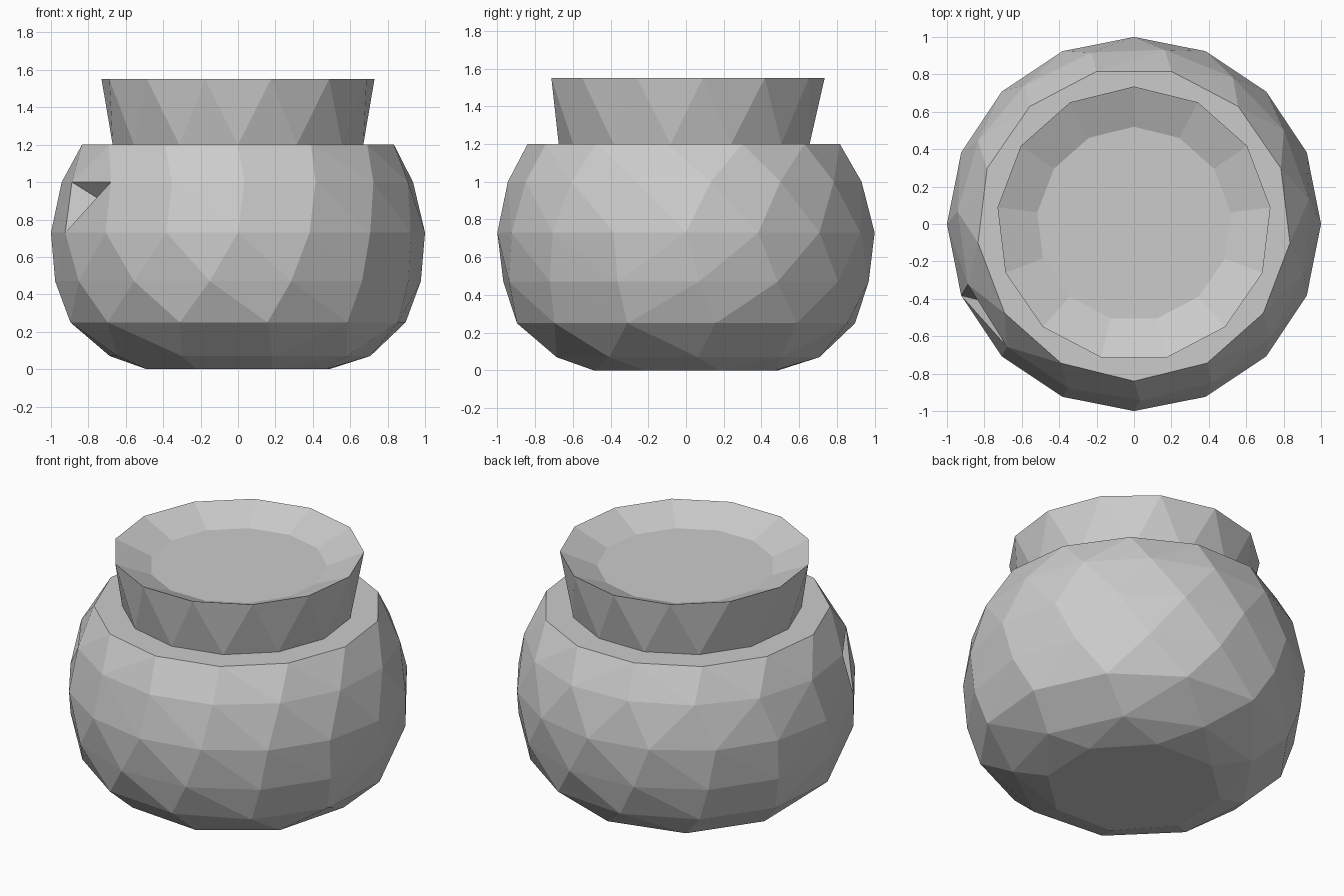
import bpy, bmesh
from math import cos, sin, pi, radians
from mathutils import Vector

if "Cube" in bpy.data.objects:
    bpy.data.objects.remove(bpy.data.objects["Cube"])


def ring(bm, r, z, n, start):
    """Regular ring of n vertices, first one at angle start (degrees)."""
    return [bm.verts.new((r * cos(radians(start) + 2 * pi * i / n),
                          r * sin(radians(start) + 2 * pi * i / n), z)) for i in range(n)]


def finish(bm, name):
    bmesh.ops.recalc_face_normals(bm, faces=bm.faces[:])
    mesh = bpy.data.meshes.new(name)
    bm.to_mesh(mesh)
    bm.free()
    ob = bpy.data.objects.new(name, mesh)
    bpy.context.collection.objects.link(ob)
    return ob


# Body: faceted round belly, hull over rings (radius, z, sides, start angle)
SIDES = 13
bm = bmesh.new()
for r, z, n, a in [(0.52, 0.0, 8, 20), (0.71, 0.07, 9, 5), (0.91, 0.25, 12, 10),
                   (0.98, 0.47, 14, 4), (1.0, 0.73, 16, 0), (0.945, 1.0, 15, 8),
                   (0.84, 1.2, SIDES, -90)]:
    ring(bm, r, z, n, a)
bmesh.ops.convex_hull(bm, input=bm.verts[:])
bmesh.ops.delete(bm, geom=[v for v in bm.verts if not v.link_faces], context='VERTS')
# open the top under the neck
bmesh.ops.delete(bm, geom=[f for f in bm.faces if all(v.co.z > 1.19 for v in f.verts)],
                 context='FACES')
# small chipped dent on the left side
target = Vector((-0.80, -0.45, 0.88))
chip = min(bm.faces, key=lambda f: (f.calc_center_median() - target).length)
for v in bmesh.ops.poke(bm, faces=[chip])['verts']:
    v.co.x *= 0.91
    v.co.y *= 0.91
finish(bm, "pot_body")

# Neck: flat shoulder ledge, flared collar and rim
bm = bmesh.new()
step = 180 / SIDES
ledge = ring(bm, 0.84, 1.2, SIDES, -90)
base = ring(bm, 0.675, 1.2, SIDES, -90)
rim = ring(bm, 0.735, 1.55, SIDES, -90 + step)
for i in range(SIDES):
    j = (i + 1) % SIDES
    bm.faces.new((ledge[i], ledge[j], base[j], base[i]))
    bm.faces.new((base[i], base[j], rim[i]))
    bm.faces.new((base[j], rim[j], rim[i]))
# Shallow sunken surface inside the rim
floor = ring(bm, 0.52, 1.46, SIDES, -90 + step)
for i in range(SIDES):
    j = (i + 1) % SIDES
    bm.faces.new((rim[i], rim[j], floor[j], floor[i]))
bm.faces.new(floor)
finish(bm, "pot_neck")
